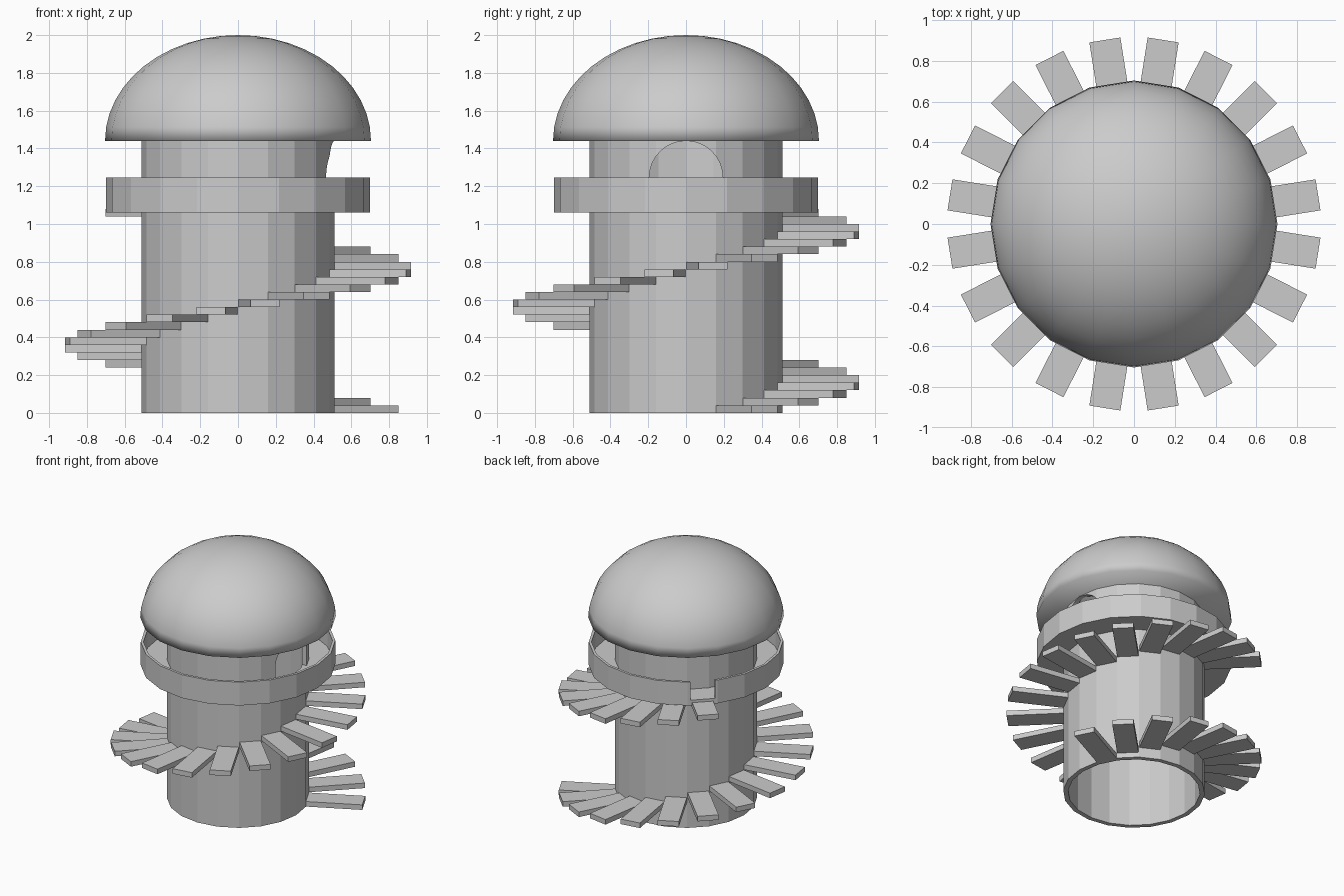
import bpy, bmesh
from math import sin, cos, pi, radians
from mathutils import Matrix

if "Cube" in bpy.data.objects:
    bpy.data.objects.remove(bpy.data.objects["Cube"])

SIDES = 20


def finish(name, bm, smooth=False):
    bmesh.ops.remove_doubles(bm, verts=bm.verts, dist=1e-5)
    bmesh.ops.recalc_face_normals(bm, faces=bm.faces)
    for f in bm.faces:
        f.smooth = smooth
    me = bpy.data.meshes.new(name)
    bm.to_mesh(me)
    bm.free()
    ob = bpy.data.objects.new(name, me)
    bpy.context.collection.objects.link(ob)
    return ob


def lathe(name, profile, closed=True, smooth=False):
    """Turn an (r, z) profile around the z axis."""
    bm = bmesh.new()
    rings = [[bm.verts.new((r * cos(2 * pi * i / SIDES), r * sin(2 * pi * i / SIDES), z))
              for r, z in profile] for i in range(SIDES)]
    n = len(profile)
    for i in range(SIDES):
        a, b = rings[i], rings[(i + 1) % SIDES]
        for j in range(n if closed else n - 1):
            k = (j + 1) % n
            loop = [a[j], b[j], b[k], a[k]]
            if profile[j][0] == 0:
                loop = [a[j], b[k], a[k]]
            elif profile[k][0] == 0:
                loop = [a[j], b[j], a[k]]
            bm.faces.new(loop)
    return finish(name, bm, smooth)


def box(bm, r0, r1, width, z0, z1, angle):
    """Radial block from r0 to r1, turned to the given angle."""
    m = (Matrix.Rotation(angle, 4, 'Z')
         @ Matrix.Translation(((r0 + r1) / 2, 0, (z0 + z1) / 2))
         @ Matrix.Diagonal((r1 - r0, width, z1 - z0, 1)))
    bmesh.ops.create_cube(bm, size=1, matrix=m)


def cut(target, cutter):
    mod = target.modifiers.new("opening", 'BOOLEAN')
    mod.operation = 'DIFFERENCE'
    mod.solver = 'EXACT'
    mod.object = cutter
    cutter.hide_render = True
    bpy.context.view_layer.objects.active = target
    bpy.ops.object.modifier_apply(modifier=mod.name)
    bpy.data.objects.remove(cutter)


# Hollow tower wall
tower = lathe("tower_wall", [(0.51, 0), (0.51, 1.46), (0.475, 1.46), (0.475, 0)])

# Arched doorway on the +x side
bm = bmesh.new()
arch = [(-0.195, 1.10), (0.195, 1.10)]
arch += [(0.195 * cos(pi * i / 16), 1.245 + 0.195 * sin(pi * i / 16)) for i in range(17)]
face = bm.faces.new([bm.verts.new((0.3, y, z)) for y, z in arch])
ext = bmesh.ops.extrude_face_region(bm, geom=[face])
bmesh.ops.translate(bm, vec=(0.4, 0, 0),
                    verts=[v for v in ext["geom"] if isinstance(v, bmesh.types.BMVert)])
cut(tower, finish("door_cutter", bm))

# Balcony floor with parapet, open where the stair arrives
balcony = lathe("balcony", [(0.49, 1.06), (0.70, 1.06), (0.70, 1.245),
                            (0.68, 1.245), (0.68, 1.10), (0.49, 1.10)])
bm = bmesh.new()
box(bm, 0.6, 0.8, 0.18, 1.101, 1.4, radians(135))
cut(balcony, finish("gate_cutter", bm))

# Spiral stair
bm = bmesh.new()
for i in range(27):
    box(bm, 0.49, 0.914, 0.154, 0.04 * i, 0.04 * (i + 1), radians(27 + 18 * i))
stairs = bmesh.new()
bm.to_mesh(me := bpy.data.meshes.new("spiral_stairs"))
bm.free()
stairs.free()
bpy.context.collection.objects.link(bpy.data.objects.new("spiral_stairs", me))

# Domed roof with flat underside
dome = [(0, 1.44)] + [(0.704 * cos(pi / 2 * i / 12), 1.44 + 0.56 * sin(pi / 2 * i / 12))
                      for i in range(12)] + [(0, 2.0)]
lathe("dome_roof", dome, closed=False, smooth=True)
